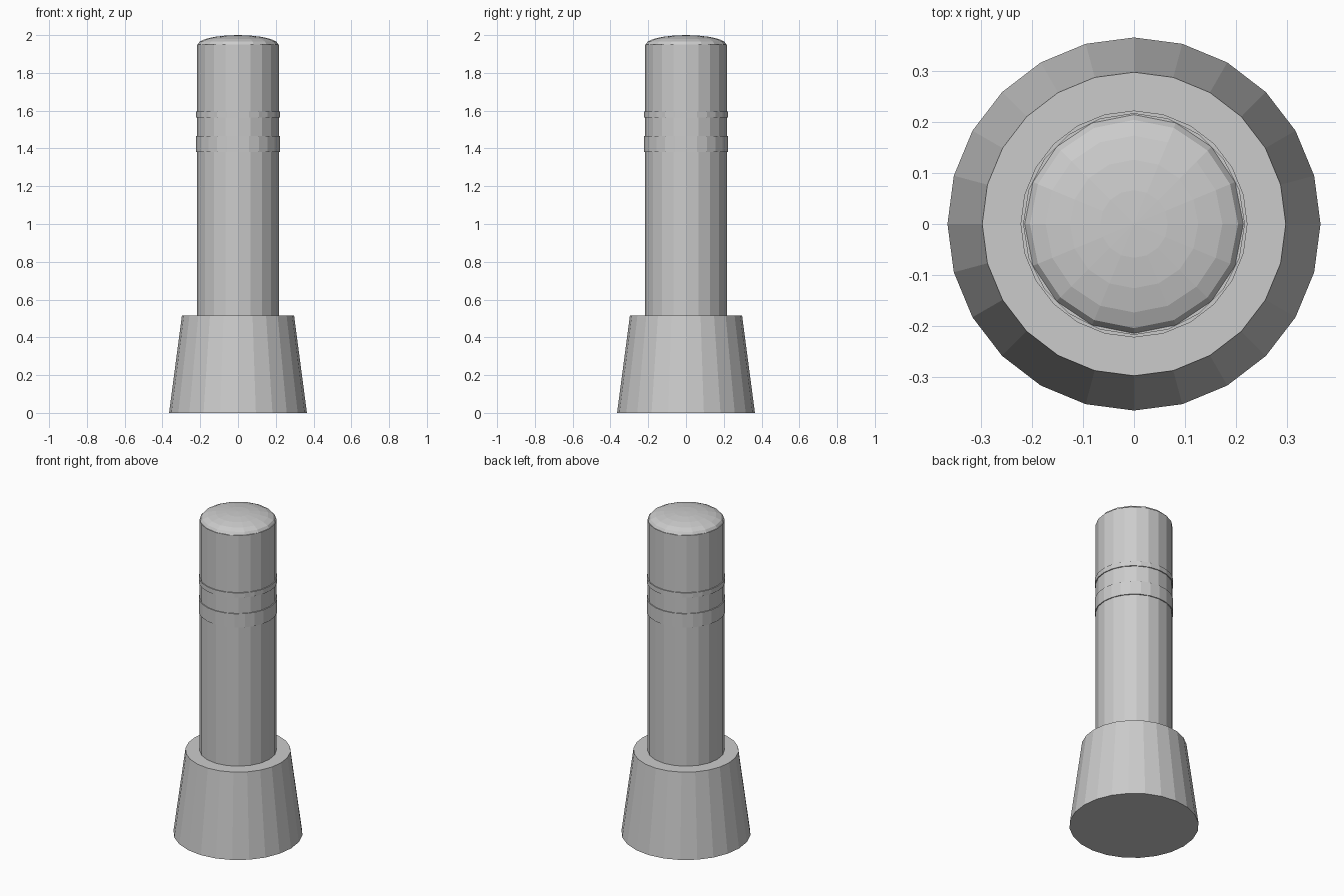
import bpy

if "Cube" in bpy.data.objects:
    bpy.data.objects.remove(bpy.data.objects["Cube"])


def frustum(name, r_low, r_high, z_low, z_high, sides):
    """Closed vertical cylinder or cone section with a vertex on the +y axis."""
    bpy.ops.mesh.primitive_cone_add(
        vertices=sides, radius1=r_low, radius2=r_high,
        depth=z_high - z_low, location=(0, 0, (z_low + z_high) / 2))
    bpy.context.object.name = name


# Tapered base and main post
frustum("base", 0.365, 0.297, 0.0, 0.515, 24)
frustum("post", 0.217, 0.217, 0.515, 1.95, 20)

# Two thin bands around the post
for name, low, high in (("wide_band", 1.38, 1.465), ("narrow_band", 1.565, 1.595)):
    frustum(name, 0.222, 0.222, low, high, 24)

# Shallow domed cap
bpy.ops.mesh.primitive_uv_sphere_add(
    segments=16, ring_count=10, radius=1, location=(0, 0, 1.95))
cap = bpy.context.object
cap.name = "domed_cap"
cap.scale = (0.214, 0.214, 0.05)
